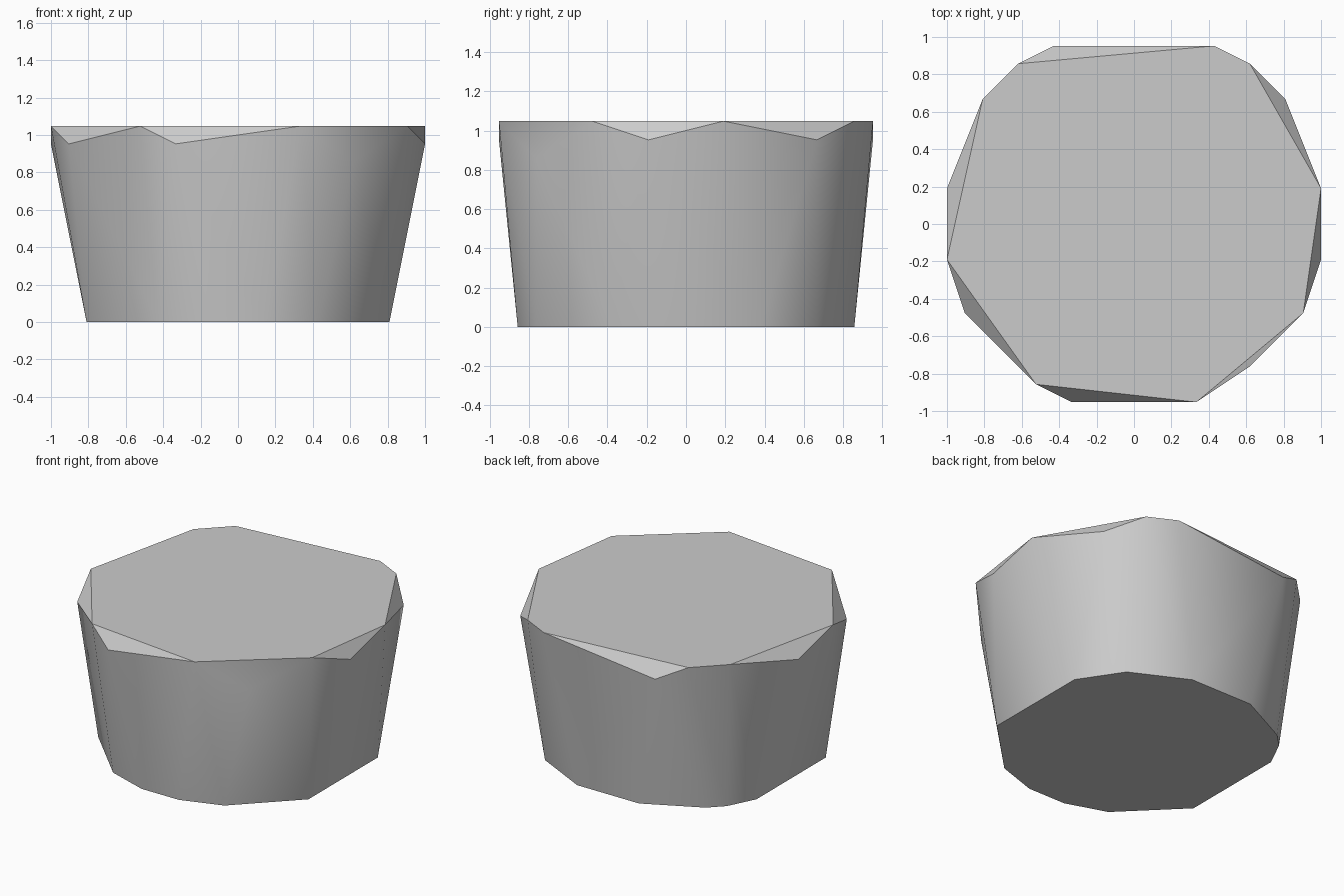
import bpy
import bmesh
import math

# Remove the default cube
default_cube = bpy.data.objects.get("Cube")
if default_cube:
    bpy.data.objects.remove(default_cube, do_unlink=True)

# All corners sit on a regular lattice with this spacing
STEP = 1 / 21
TOP_LEVEL, CHIP_LEVEL, DEEP_CHIP_LEVEL = 22, 20, 18


def ring(points, level):
    """Lift a flat outline to a lattice level."""
    return [(x * STEP, y * STEP, level * STEP) for x, y in points]


# Flat top outline
top_outline = [(-13, 18), (9, 20), (13, 18), (21, 4), (19, -10),
               (7, -20), (-11, -18), (-21, -4), (-17, 14)]

# Chipped corners just under the rim
chipped_corners = [(-9, 20), (17, 14), (21, -4), (-7, -20), (-19, -10), (-21, 4)]
deep_chip = [(13, -16)]

# Narrower base outline: corners shared by both sides, plus one extra cut
half_base = [(3, -18), (9, -16), (17, -8), (17, 8), (13, 14), (5, 18)]
base_outline = [(side * x, y) for side in (-1, 1) for x, y in half_base]
base_outline.append((-15, 12))

corners = (ring(top_outline, TOP_LEVEL) + ring(chipped_corners, CHIP_LEVEL)
           + ring(deep_chip, DEEP_CHIP_LEVEL) + ring(base_outline, 0))

# Wrap the corners in a faceted solid and merge its flat regions
bm = bmesh.new()
for corner in corners:
    bm.verts.new(corner)
bmesh.ops.convex_hull(bm, input=bm.verts[:])
bmesh.ops.dissolve_limit(bm, angle_limit=math.radians(0.1),
                         verts=bm.verts[:], edges=bm.edges[:])
bmesh.ops.recalc_face_normals(bm, faces=bm.faces[:])
mesh = bpy.data.meshes.new("stone_block")
bm.to_mesh(mesh)
bm.free()

block = bpy.data.objects.new("stone_block", mesh)
bpy.context.collection.objects.link(block)

# Plain grey material
grey = bpy.data.materials.new("plain_grey")
grey.use_nodes = True
colour = (0.6, 0.6, 0.6, 1)
grey.diffuse_color = colour
for node in grey.node_tree.nodes:
    if node.type == "BSDF_PRINCIPLED":
        node.inputs["Base Color"].default_value = colour
mesh.materials.append(grey)

# Soft walls with a crisp rim and base
bpy.ops.object.select_all(action="DESELECT")
block.select_set(True)
bpy.context.view_layer.objects.active = block
bpy.ops.object.shade_smooth_by_angle(angle=math.radians(30))
